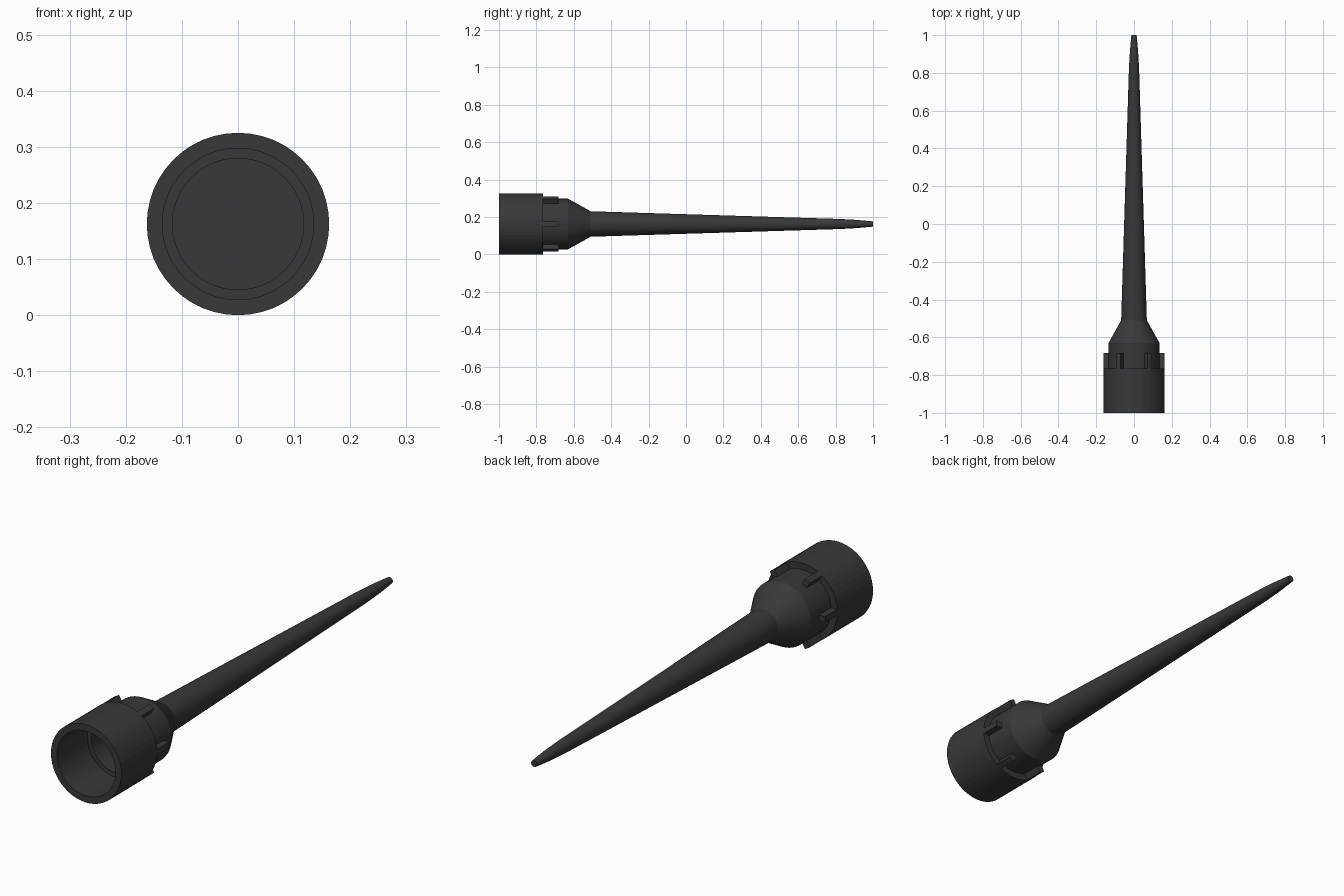
import bpy, bmesh, math

if "Cube" in bpy.data.objects:
    bpy.data.objects.remove(bpy.data.objects["Cube"])

SIDES = 48
R = 0.1625            # collar radius, also the height of the axis
BODY_R = 0.135

black = bpy.data.materials.new("black_plastic")
black.diffuse_color = (0.04, 0.04, 0.04, 1)
black.use_nodes = True
black.node_tree.nodes["Principled BSDF"].inputs["Base Color"].default_value = black.diffuse_color


def finish(bm, name):
    bmesh.ops.recalc_face_normals(bm, faces=bm.faces)
    mesh = bpy.data.meshes.new(name)
    bm.to_mesh(mesh)
    bm.free()
    mesh.materials.append(black)
    obj = bpy.data.objects.new(name, mesh)
    bpy.context.collection.objects.link(obj)
    return obj


def lathe(name, profile):
    """Revolve (radius, y) points round the long axis, capping both ends."""
    bm = bmesh.new()
    rings = []
    for r, y in profile:
        rings.append([bm.verts.new((r * math.cos(a), y, R + r * math.sin(a)))
                      for a in (2 * math.pi * i / SIDES for i in range(SIDES))])
    for a, b in zip(rings, rings[1:]):
        for i in range(SIDES):
            j = (i + 1) % SIDES
            bm.faces.new((a[i], a[j], b[j], b[i]))
    bm.faces.new(rings[0])
    bm.faces.new(rings[-1])
    return finish(bm, name)


# Hollow collar with stepped bore, shoulder cone and long tapering spout
lathe("tapered_nozzle", [
    (0.117, -0.63), (0.117, -0.80), (BODY_R, -0.80), (BODY_R, -1.0),   # bore
    (R, -1.0), (R, -0.765), (BODY_R, -0.765), (BODY_R, -0.63),         # collar
    (0.068, -0.51), (0.027, 0.82), (0.022, 0.91), (0.014, 1.0),        # spout
])

# Six ribs standing on the collar's shoulder
bm = bmesh.new()
half, y0, y1 = 0.0125, -0.765, -0.683
for k in range(6):
    c, s = math.cos(k * math.pi / 3), math.sin(k * math.pi / 3)
    section = [(0.128, -half), (0.162, -half), (R, 0), (0.162, half), (0.128, half)]
    ends = [[bm.verts.new((u * c - v * s, y, R + u * s + v * c)) for u, v in section]
            for y in (y0, y1)]
    a, b = ends
    bm.faces.new(a)
    bm.faces.new(b)
    for i in range(5):
        j = (i + 1) % 5
        bm.faces.new((a[i], a[j], b[j], b[i]))
finish(bm, "collar_ribs")
